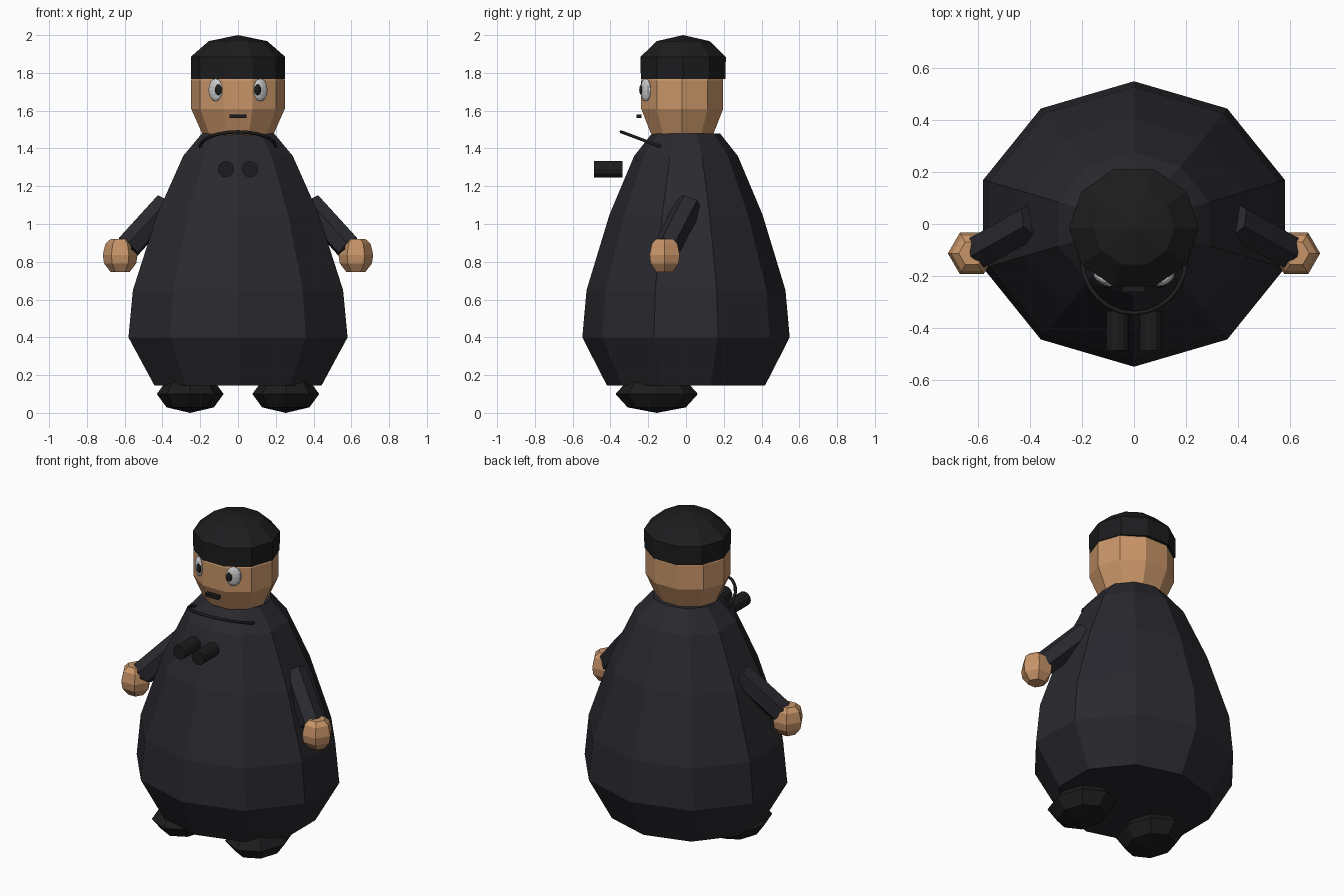
import bpy, bmesh, math
from mathutils import Vector, Matrix

if "Cube" in bpy.data.objects:
    bpy.data.objects.remove(bpy.data.objects["Cube"])


def material(name, rgb):
    m = bpy.data.materials.new(name)
    m.diffuse_color = (*rgb, 1)
    m.use_nodes = True
    m.node_tree.nodes["Principled BSDF"].inputs["Base Color"].default_value = m.diffuse_color
    return m


CLOTH = material("dark_cloth", (0.022, 0.022, 0.028))
BLACK = material("black", (0.012, 0.012, 0.013))
SKIN = material("skin", (0.58, 0.30, 0.14))
WHITE = material("eye_white", (0.8, 0.8, 0.78))


def finish(name, bm, mat, mirror=False):
    bmesh.ops.recalc_face_normals(bm, faces=bm.faces)
    me = bpy.data.meshes.new(name)
    bm.to_mesh(me)
    bm.free()
    me.materials.append(mat)
    ob = bpy.data.objects.new(name, me)
    bpy.context.collection.objects.link(ob)
    if mirror:
        ob.modifiers.new("Mirror", 'MIRROR')
    return ob


def lathe(name, profile, n, mat, centre=(0, 0, 0), ratio=1.0, phase=0.0, mirror=False):
    """Rings of (x radius, z); radius 0 makes a tip; open ends are capped."""
    bm = bmesh.new()
    c = Vector(centre)
    rings = []
    for r, z in profile:
        count = n if r > 0 else 1
        ring = []
        for i in range(count):
            a = phase + 2 * math.pi * i / n
            ring.append(bm.verts.new(c + Vector((r * math.cos(a), r * ratio * math.sin(a), z))))
        rings.append(ring)
    for a, b in zip(rings, rings[1:]):
        for i in range(n):
            j = (i + 1) % n
            quad = [a[i % len(a)], a[j % len(a)], b[j % len(b)], b[i % len(b)]]
            bm.faces.new(list(dict.fromkeys(quad)))
    for ring in (rings[0], rings[-1]):
        if len(ring) > 1:
            bm.faces.new(ring)
    return finish(name, bm, mat, mirror)


def rod(name, p, q, r1, r2, n, mat, mirror=True, roll=0.0):
    """Tapered prism from p to q."""
    p, q = Vector(p), Vector(q)
    d = q - p
    mx = Matrix.Translation((p + q) / 2) @ d.to_track_quat('Z', 'Y').to_matrix().to_4x4() \
        @ Matrix.Rotation(roll, 4, 'Z')
    bm = bmesh.new()
    bmesh.ops.create_cone(bm, cap_ends=True, segments=n, radius1=r1, radius2=r2,
                          depth=d.length, matrix=mx)
    return finish(name, bm, mat, mirror)


def ellipsoid(name, centre, radii, mat, u, v, turn=0.0):
    mx = Matrix.Translation(centre) @ Matrix.Rotation(turn, 4, 'Z') @ Matrix.Diagonal((*radii, 1))
    bm = bmesh.new()
    bmesh.ops.create_uvsphere(bm, u_segments=u, v_segments=v, radius=1, matrix=mx)
    return finish(name, bm, mat, True)


# robe: ten-sided, with a corner facing front and back
lathe("robe", [(0.465, 0.145), (0.61, 0.40), (0.585, 0.65), (0.45, 1.05),
               (0.305, 1.36), (0.2, 1.48)], 10, CLOTH, ratio=0.9, phase=math.pi / 2)

# head: ten-sided, with a flat face to the front
lathe("head", [(0.15, 1.45), (0.19, 1.48), (0.248, 1.61), (0.248, 1.76), (0.2, 1.87), (0, 1.93)],
      10, SKIN, centre=(0, -0.02, 0), ratio=0.92)

# cap
lathe("cap", [(0.248, 1.768), (0.25, 1.885), (0.155, 1.968), (0, 2.0)],
      10, BLACK, centre=(0, -0.015, 0), ratio=0.95)

# eyes and pupils
ellipsoid("eyes", (0.119, -0.213, 1.71), (0.044, 0.02, 0.06), WHITE, 12, 8, math.radians(34))
ellipsoid("pupils", (0.105, -0.233, 1.71), (0.021, 0.013, 0.031), BLACK, 10, 6, math.radians(25))

# mouth
bm = bmesh.new()
bmesh.ops.create_cube(bm, size=1, matrix=Matrix.Translation((0, -0.248, 1.57))
                      @ Matrix.Diagonal((0.09, 0.026, 0.02, 1)))
finish("mouth", bm, BLACK)

# neck strap: half-ellipse tube rising towards the front
cu = bpy.data.curves.new("neck_strap", 'CURVE')
cu.dimensions = '3D'
cu.bevel_depth = 0.009
cu.bevel_resolution = 1
cu.use_fill_caps = True
sp = cu.splines.new('POLY')
sp.points.add(12)
for i, pt in enumerate(sp.points):
    t = math.pi * i / 12
    pt.co = (0.2 * math.cos(t), -0.135 - 0.208 * math.sin(t), 1.41 + 0.078 * math.sin(t), 1)
cu.materials.append(BLACK)
bpy.context.collection.objects.link(bpy.data.objects.new("neck_strap", cu))

# field glasses
rod("field_glasses", (0.064, -0.335, 1.29), (0.064, -0.487, 1.29), 0.043, 0.043, 12, BLACK)

# sleeves, cuffs and hands
rod("sleeves", (0.38, 0.015, 1.10), (0.585, -0.10, 0.875), 0.073, 0.073, 6, CLOTH)
rod("cuffs", (0.578, -0.095, 0.885), (0.605, -0.11, 0.855), 0.062, 0.062, 8, BLACK)
lathe("hands", [(0.05, -0.09), (0.085, -0.045), (0.092, 0), (0.078, 0.06), (0.05, 0.085)],
      6, SKIN, centre=(0.624, -0.113, 0.836), mirror=True)

# shoes
ellipsoid("shoes", (0.253, -0.155, 0.1), (0.177, 0.218, 0.1), BLACK, 8, 4)
